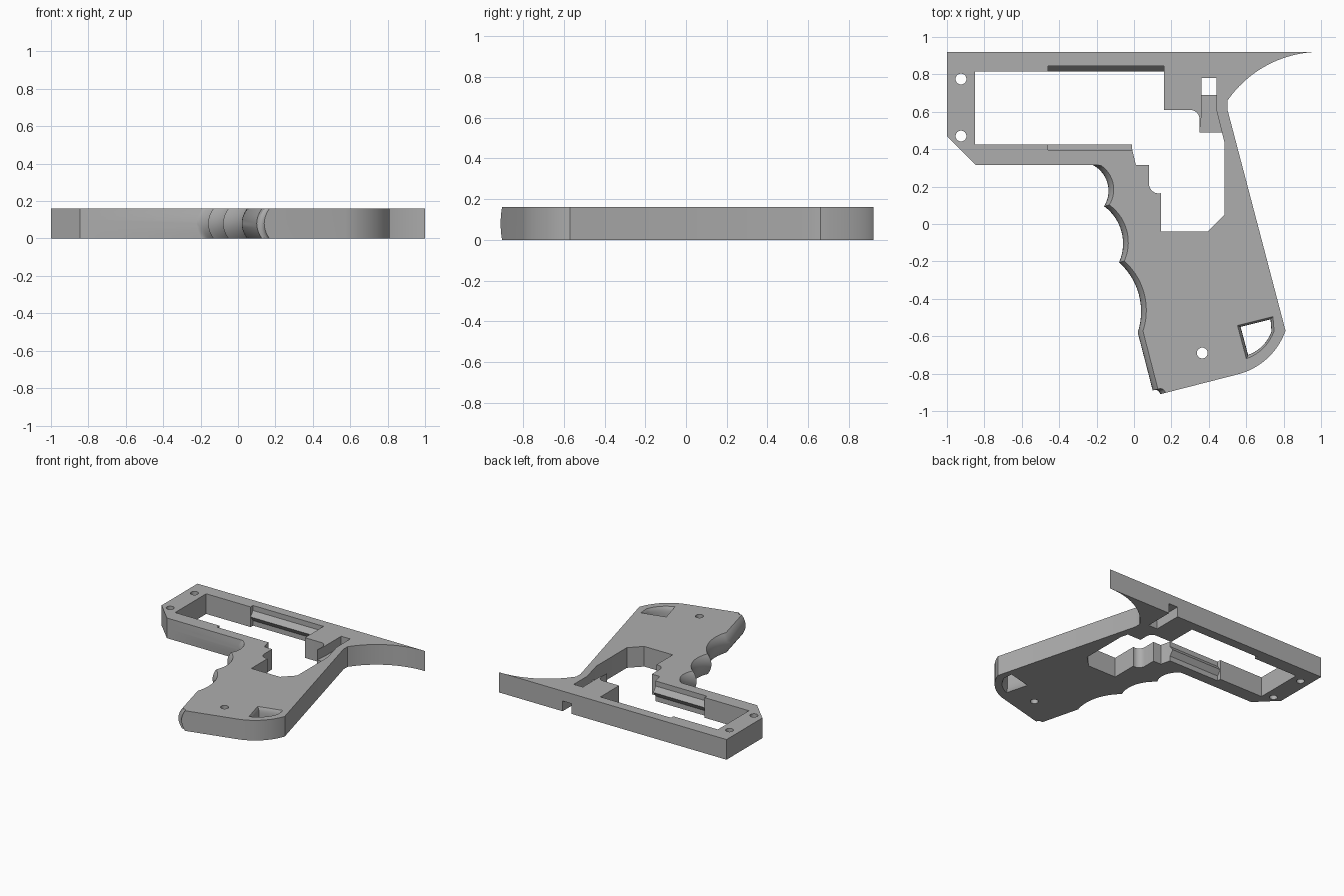
import bpy, bmesh, math
from mathutils import Vector

H = 0.16  # plate thickness

cube = bpy.data.objects.get("Cube")
if cube:
    bpy.data.objects.remove(cube, do_unlink=True)

grey = bpy.data.materials.new("plain grey")
grey.use_nodes = True
grey.diffuse_color = (0.42, 0.42, 0.42, 1)
grey.node_tree.nodes["Principled BSDF"].inputs["Base Color"].default_value = grey.diffuse_color


def arc(p, q, sag, n=14):
    """Circular arc from p to q; positive sag bulges to the left of travel."""
    p, q = Vector(p), Vector(q)
    d = q - p
    half = d.length / 2
    left = Vector((-d.y, d.x)).normalized() * (1 if sag > 0 else -1)
    s = abs(sag)
    r = (half * half + s * s) / (2 * s)
    centre = (p + q) / 2 + left * (s - r)
    sweep = math.asin(min(1, half / r))
    pts = []
    for i in range(n + 1):
        a = sweep * (2 * i / n - 1)
        pts.append(centre + left * r * math.cos(a) + d.normalized() * r * math.sin(a))
    return [tuple(v) for v in pts]


def loft(name, rings):
    """Closed solid through matching rings of 3D points."""
    bm = bmesh.new()
    loops = [[bm.verts.new(p) for p in ring] for ring in rings]
    for a, b in zip(loops, loops[1:]):
        for i in range(len(a)):
            j = (i + 1) % len(a)
            bm.faces.new((a[i], a[j], b[j], b[i]))
    bm.faces.new(loops[0])
    bm.faces.new(loops[-1])
    bmesh.ops.recalc_face_normals(bm, faces=bm.faces)
    mesh = bpy.data.meshes.new(name)
    bm.to_mesh(mesh)
    bm.free()
    mesh.materials.append(grey)
    ob = bpy.data.objects.new(name, mesh)
    bpy.context.collection.objects.link(ob)
    return ob


def prism(name, pts, z0=-0.05, z1=H + 0.05):
    return loft(name, [[(x, y, z) for x, y in pts] for z in (z0, z1)])


def box(name, x0, x1, y0, y1, z0, z1):
    return prism(name, [(x0, y0), (x1, y0), (x1, y1), (x0, y1)], z0, z1)


# Outline: straight and curved back, then the finger-grooved front strap
back = ([(-0.845, 0.315), (-1, 0.47), (-1, 0.92)]
        + arc((1, 0.92), (0.5, 0.66), -0.07, 24)
        + [(0.5, 0.61)] + arc((0.81, -0.57), (0.57, -0.8), 0.04))
strap = (arc((0.14, -0.91), (0.1, -0.89), -0.012, 4)
         + arc((0.02, -0.58), (-0.08, -0.205), -0.058)
         + arc((-0.08, -0.205), (-0.16, 0.095), -0.055)[1:]
         + arc((-0.16, 0.095), (-0.22, 0.315), -0.05)[1:])

# Body: the strap is rounded through the thickness
rings = []
for k in range(13):
    t = -math.cos(math.pi * k / 12)
    inset = 0.028 * t * t
    ring = [(x, y, H * (t + 1) / 2) for x, y in back]
    for i, (x, y) in enumerate(strap):
        lift = 0 if i == len(strap) - 1 else 0.25 * inset
        ring.append((x + inset, y + lift, H * (t + 1) / 2))
    rings.append(ring)
body = loft("grip_frame", rings)

# Main stepped opening
opening = ([(-0.85, 0.815), (0.16, 0.815), (0.16, 0.61)]
           + arc((0.3, 0.61), (0.35, 0.56), 0.015, 8)
           + [(0.35, 0.49), (0.47, 0.49), (0.485, 0.43), (0.485, 0.05),
              (0.395, -0.04), (0.145, -0.04)]
           + arc((0.145, 0.165), (0.08, 0.215), 0.02, 8)
           + [(0.08, 0.315), (0.01, 0.315), (-0.01, 0.4), (-0.01, 0.425), (-0.85, 0.425)])
cutters = [prism("opening_cutter", opening)]

# Rail recesses, each leaving a pointed ridge at mid thickness
rail = [(0.8, -0.05), (0.845, -0.05), (0.845, 0.04), (0.815, H / 2),
        (0.845, 0.12), (0.845, 0.21), (0.8, 0.21)]
for side, x1 in ((1, 0.16), (-1, 0)):
    prof = [(0.62 + side * (y - 0.62), z) for y, z in rail]
    cutters.append(loft("rail_cutter", [[(x, y, z) for y, z in prof] for x in (-0.46, x1)]))

# Spring channel: open at the top in front, open underneath to the back
cutters.append(prism("channel_cutter", [(0.36, 0.78), (0.44, 0.78), (0.44, 0.61),
                                        (0.473, 0.48), (0.35, 0.48), (0.36, 0.57)], 0.08))
cutters.append(box("back_slot_cutter", 0.36, 0.44, 0.69, 0.95, -0.05, 0.081))

# Pin holes
for x, y in ((-0.925, 0.775), (-0.925, 0.47), (0.365, -0.69)):
    circle = [(x + 0.029 * math.cos(a * math.tau / 32), y + 0.029 * math.sin(a * math.tau / 32))
              for a in range(32)]
    cutters.append(prism("pin_hole_cutter", circle))

# Strap loop hole with a flared rim on both faces
loop = [(0.57, -0.55), (0.73, -0.51)] + arc((0.735, -0.575), (0.61, -0.7), 0.02, 8)
centre = Vector((0.66, -0.59))
flared = []
for k in range(13):
    t = 2 * k / 12 - 1
    grow = 1 + 0.2 * t ** 4
    flared.append([(*(centre + (Vector(p) - centre) * grow), H / 2 + t * (H / 2 + 0.002))
                   for p in loop])
cutters.append(loft("loop_hole_cutter", flared))

# Cut everything out of the body
bpy.context.view_layer.objects.active = body
body.select_set(True)
for cutter in cutters:
    cutter.hide_render = True
    mod = body.modifiers.new("cut", 'BOOLEAN')
    mod.operation = 'DIFFERENCE'
    mod.solver = 'EXACT'
    mod.object = cutter
    bpy.ops.object.modifier_apply(modifier=mod.name)
    bpy.data.objects.remove(cutter, do_unlink=True)

bpy.ops.object.shade_smooth_by_angle(angle=math.radians(30))
